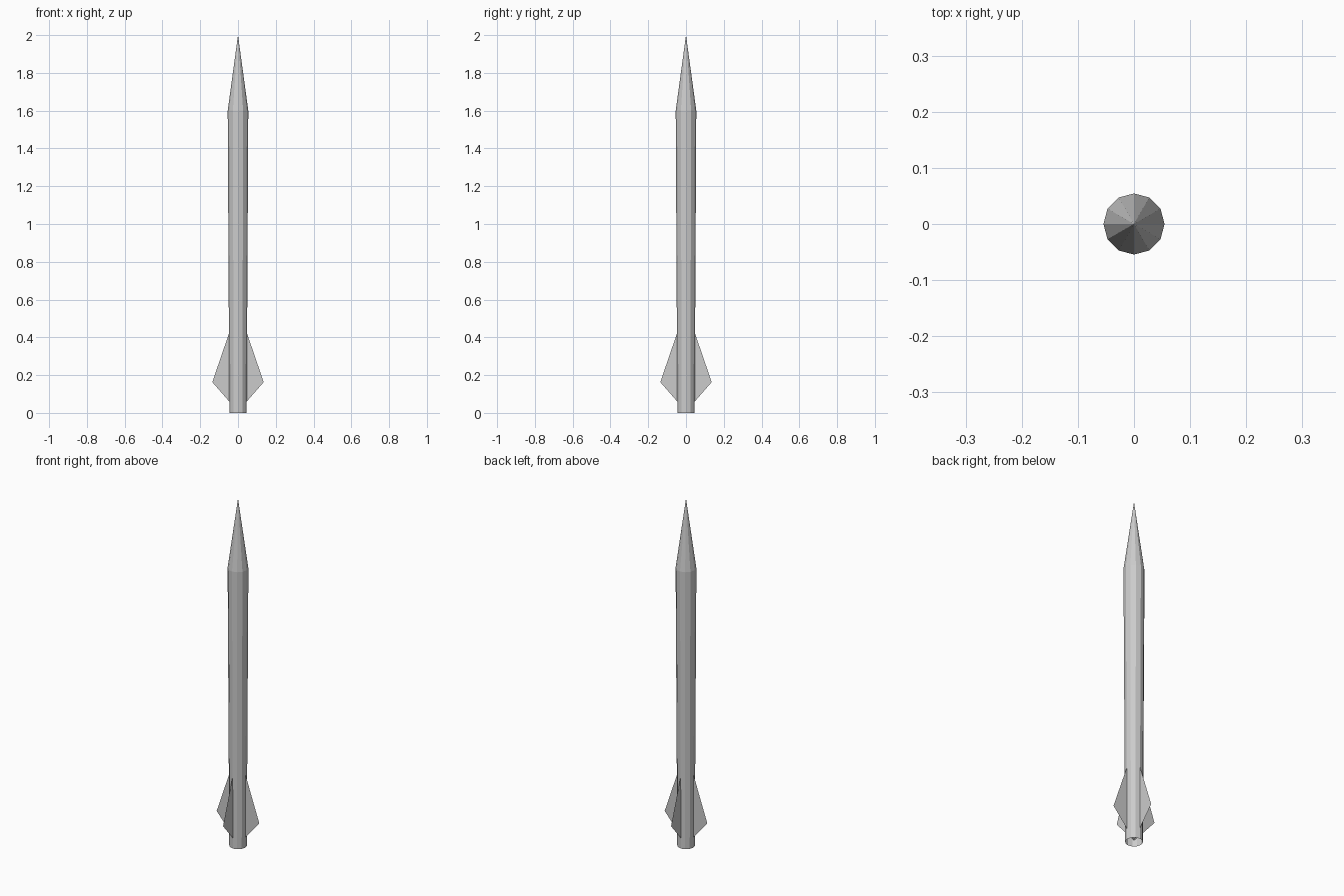
import bpy, bmesh
from math import cos, sin, pi

if "Cube" in bpy.data.objects:
    bpy.data.objects.remove(bpy.data.objects["Cube"])

SIDES = 12


def make_object(name, bm):
    mesh = bpy.data.meshes.new(name)
    bm.to_mesh(mesh)
    bm.free()
    obj = bpy.data.objects.new(name, mesh)
    bpy.context.collection.objects.link(obj)
    return obj


def ring(bm, radius, z):
    return [bm.verts.new((radius * cos(2 * pi * i / SIDES),
                          radius * sin(2 * pi * i / SIDES), z))
            for i in range(SIDES)]


# Body: slightly tapered tube, open at the tail
bm = bmesh.new()
low, high = ring(bm, 0.046, 0), ring(bm, 0.0545, 1.6)
for i in range(SIDES):
    j = (i + 1) % SIDES
    bm.faces.new((low[i], low[j], high[j], high[i]))
make_object("body_tube", bm)

# Nose: pointed cone continuing from the body rim
bm = bmesh.new()
base = ring(bm, 0.0545, 1.6)
tip = bm.verts.new((0, 0, 2))
for i in range(SIDES):
    bm.faces.new((base[i], base[(i + 1) % SIDES], tip))
make_object("nose_cone", bm)

# Fins: four thin sheets meeting on the centre line
for k in range(4):
    c, s = cos(k * pi / 2), sin(k * pi / 2)
    bm = bmesh.new()
    bm.faces.new([bm.verts.new((r * c, r * s, z))
                  for r, z in ((0, 0.007), (0.136, 0.163), (0, 0.56))])
    make_object(f"tail_fin_{k + 1}", bm)
